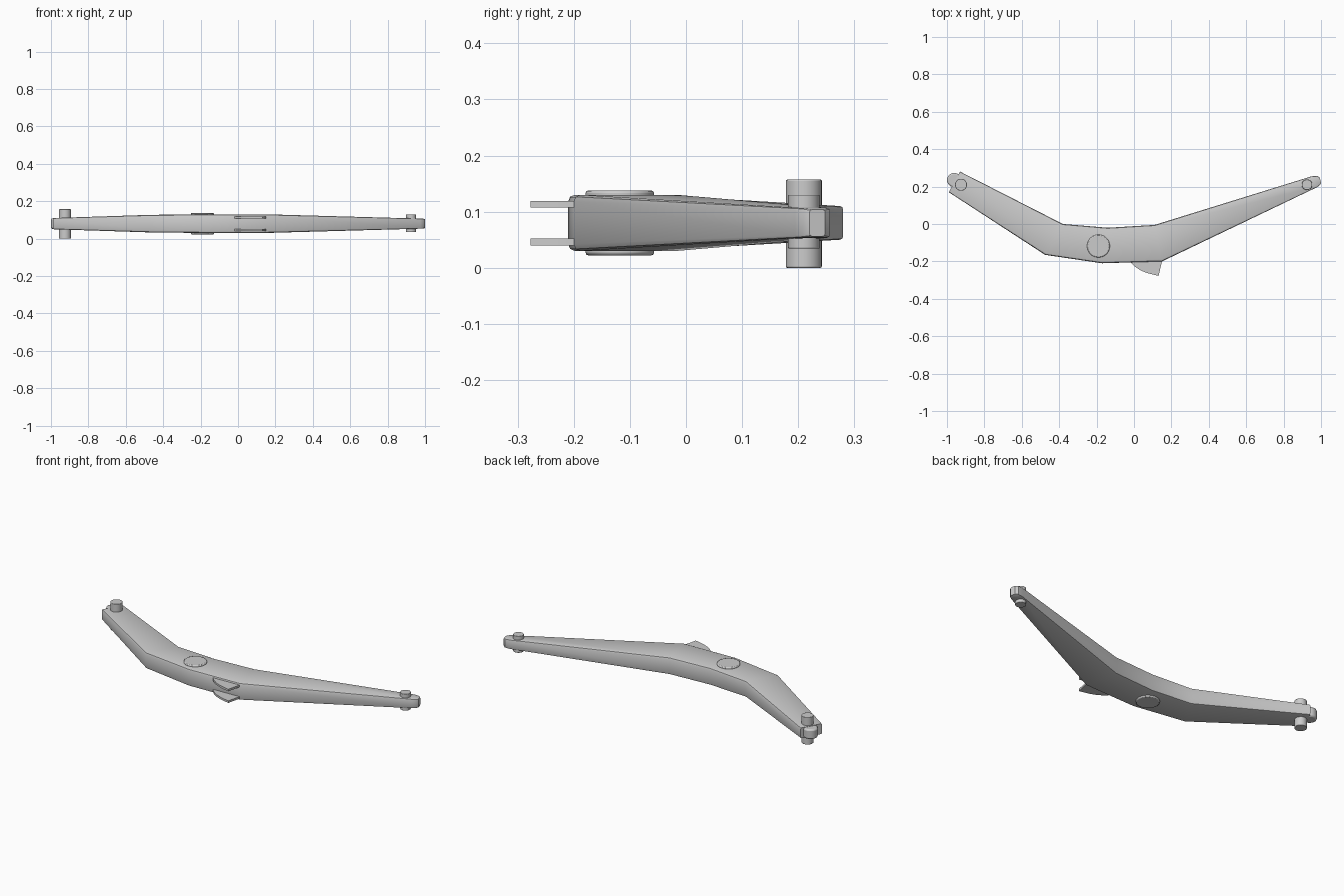
import bpy, bmesh, math
from mathutils import Vector

cube = bpy.data.objects.get("Cube")
if cube:
    bpy.data.objects.remove(cube, do_unlink=True)

MID = 0.08  # height of the arm's centre plane


def finish(name, bm, bevel=0):
    """Turn a bmesh into a smooth-shaded object with optional bevelled rims."""
    bmesh.ops.recalc_face_normals(bm, faces=bm.faces)
    mesh = bpy.data.meshes.new(name)
    bm.to_mesh(mesh)
    bm.free()
    obj = bpy.data.objects.new(name, mesh)
    bpy.context.collection.objects.link(obj)
    bpy.ops.object.select_all(action='DESELECT')
    obj.select_set(True)
    bpy.context.view_layer.objects.active = obj
    bpy.ops.object.shade_smooth_by_angle(angle=math.radians(35))
    if bevel:
        mod = obj.modifiers.new("Rim", 'BEVEL')
        mod.width = bevel
        mod.segments = 2
        mod.limit_method = 'ANGLE'
        mod.angle_limit = math.radians(50)
    return obj


def prism(name, outline, z0, z1, bevel=0):
    """Extrude a plan outline between two heights."""
    bm = bmesh.new()
    face = bm.faces.new([bm.verts.new((x, y, z0)) for x, y in outline])
    top = bmesh.ops.extrude_face_region(bm, geom=[face])
    verts = [v for v in top["geom"] if isinstance(v, bmesh.types.BMVert)]
    bmesh.ops.translate(bm, verts=verts, vec=(0, 0, z1 - z0))
    return finish(name, bm, bevel)


def cylinder(name, x, y, radius, z0, z1, bevel=0, sides=32):
    ring = [math.tau * i / sides for i in range(sides)]
    outline = [(x + radius * math.cos(a), y + radius * math.sin(a)) for a in ring]
    return prism(name, outline, z0, z1, bevel)


def section(front, back, half, r):
    """Rounded rectangle standing across the arm."""
    a, b = Vector((*front, MID)), Vector((*back, MID))
    across, centre = (b - a).normalized(), (a + b) / 2
    wide = (b - a).length / 2 - r
    pts = []
    for sx, sz, start in ((1, 1, 0), (-1, 1, 90), (-1, -1, 180), (1, -1, 270)):
        for step in range(3):
            t = math.radians(start + step * 45)
            pts.append(centre + across * (sx * wide + r * math.cos(t))
                       + Vector((0, 0, sz * (half - r) + r * math.sin(t))))
    return pts


# Bent, tapering arm: front edge, back edge, half height, corner radius
stations = [
    ((-0.99, 0.17), (-0.93, 0.28), 0.03, 0.006),
    ((-0.475, -0.165), (-0.38, 0.0), 0.047, 0.012),
    ((-0.17, -0.21), (-0.14, -0.02), 0.05, 0.012),
    ((0.15, -0.20), (0.11, -0.005), 0.05, 0.012),
    ((0.975, 0.195), (0.95, 0.255), 0.027, 0.005),
    ((0.993, 0.207), (0.98, 0.257), 0.026, 0.005),
    ((1.0, 0.22), (0.993, 0.248), 0.024, 0.005),
]
bm = bmesh.new()
rings = [[bm.verts.new(p) for p in section(*s)] for s in stations]
for r0, r1 in zip(rings, rings[1:]):
    for i in range(len(r0)):
        j = (i + 1) % len(r0)
        bm.faces.new((r0[i], r0[j], r1[j], r1[i]))
bm.faces.new(rings[0])
bm.faces.new(rings[-1])
finish("boom_arm", bm)

# Rounded knuckle closing the broad end
cylinder("end_knuckle", -0.962, 0.235, 0.038, 0.052, 0.108, 0.008)

# Pivot pins and the central boss
cylinder("large_pivot_pin", -0.925, 0.21, 0.032, 0.0, 0.157, 0.002)
cylinder("small_pivot_pin", 0.925, 0.21, 0.028, 0.034, 0.13, 0.002)
cylinder("central_boss", -0.19, -0.118, 0.061, 0.022, 0.138, 0.005, 48)

# Pair of curved bracket plates on the front edge
plate = [(-0.02, -0.17), (-0.018, -0.205), (0.005, -0.228), (0.035, -0.248),
         (0.07, -0.262), (0.1, -0.27), (0.132, -0.277), (0.14, -0.24),
         (0.15, -0.2), (0.14, -0.17)]
for label, z in (("lower", 0.046), ("upper", 0.113)):
    prism(label + "_bracket_plate", plate, z - 0.006, z + 0.006)
